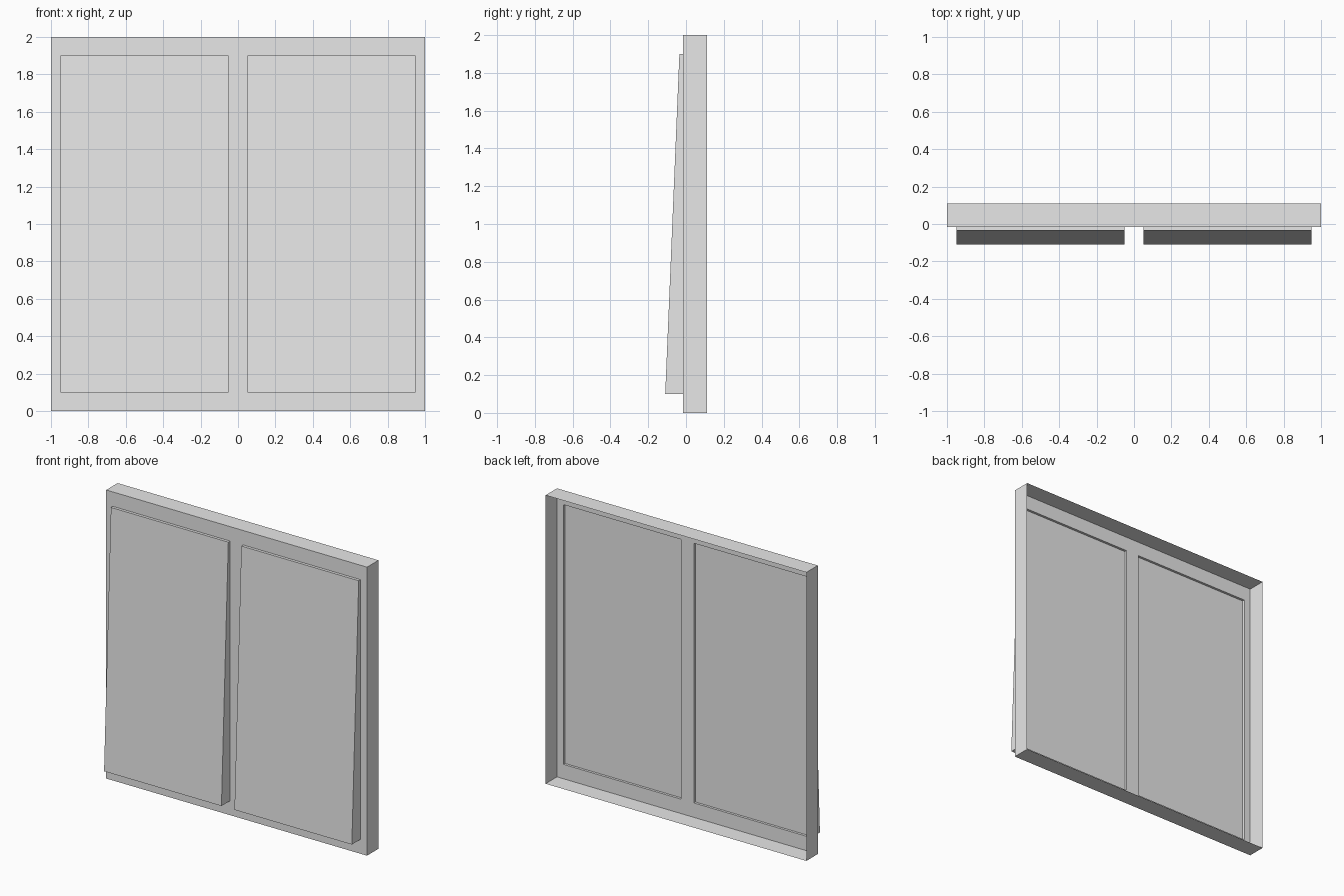
import bpy, bmesh

if "Cube" in bpy.data.objects:
    bpy.data.objects.remove(bpy.data.objects["Cube"])

grey = bpy.data.materials.new("light_grey")
grey.diffuse_color = (0.8, 0.8, 0.8, 1)
grey.use_nodes = True
grey.node_tree.nodes["Principled BSDF"].inputs["Base Color"].default_value = grey.diffuse_color

PLATE, BACK = -0.015, 0.11          # y of the frame's front sheet and open back
X0, X1, Z0, Z1 = 0.05, 0.95, 0.1, 1.9  # panel opening
Y_TOP, Y_BOTTOM, Y_FLOOR = -0.035, -0.11, -0.032


def finish(bm, name):
    mesh = bpy.data.meshes.new(name)
    bmesh.ops.remove_doubles(bm, verts=bm.verts, dist=1e-5)
    bmesh.ops.recalc_face_normals(bm, faces=bm.faces)
    bm.to_mesh(mesh)
    bm.free()
    mesh.materials.append(grey)
    ob = bpy.data.objects.new(name, mesh)
    bpy.context.collection.objects.link(ob)
    return ob


def quad(bm, *pts):
    bm.faces.new([bm.verts.new(p) for p in pts])


# Frame: thin front sheet with two openings, and four thin side walls
bm = bmesh.new()
xs, zs = [-1, -X1, -X0, X0, X1, 1], [0, Z0, Z1, 2]
for i in range(5):
    for j in range(3):
        if j == 1 and i in (1, 3):
            continue
        a, b, c, d = xs[i], xs[i + 1], zs[j], zs[j + 1]
        quad(bm, (a, PLATE, c), (b, PLATE, c), (b, PLATE, d), (a, PLATE, d))
bm.verts.ensure_lookup_table()
bmesh.ops.remove_doubles(bm, verts=bm.verts, dist=1e-5)
rim = [e for e in bm.edges if e.is_boundary and
       any(all(abs(v.co[k] - val) < 1e-5 for v in e.verts)
           for k, val in ((0, -1), (0, 1), (2, 0), (2, 2)))]
ext = bmesh.ops.extrude_edge_only(bm, edges=rim)
for v in ext["geom"]:
    if isinstance(v, bmesh.types.BMVert):
        v.co.y = BACK
finish(bm, "frame")

# Panels: wedges that lean out at the bottom, with a shallow recess at the back
for side, sx in (("left", -1), ("right", 1)):
    bm = bmesh.new()
    loop = [(X0, Z0), (X1, Z0), (X1, Z1), (X0, Z1)]
    front = [(sx * x, Y_BOTTOM if z == Z0 else Y_TOP, z) for x, z in loop]
    rear = [(sx * x, PLATE, z) for x, z in loop]
    floor = [(sx * x, Y_FLOOR, z) for x, z in loop]
    quad(bm, *front)
    quad(bm, *floor)
    for i in range(4):
        k = (i + 1) % 4
        quad(bm, front[i], front[k], floor[k], floor[i])
    bmesh.ops.remove_doubles(bm, verts=bm.verts, dist=1e-5)
    bmesh.ops.recalc_face_normals(bm, faces=bm.faces)
    finish(bm, side + "_panel")
    # Recess lining between the frame sheet and the panel's back
    bm = bmesh.new()
    for i in range(4):
        k = (i + 1) % 4
        quad(bm, rear[i], rear[k], floor[k], floor[i])
    finish(bm, side + "_recess")
